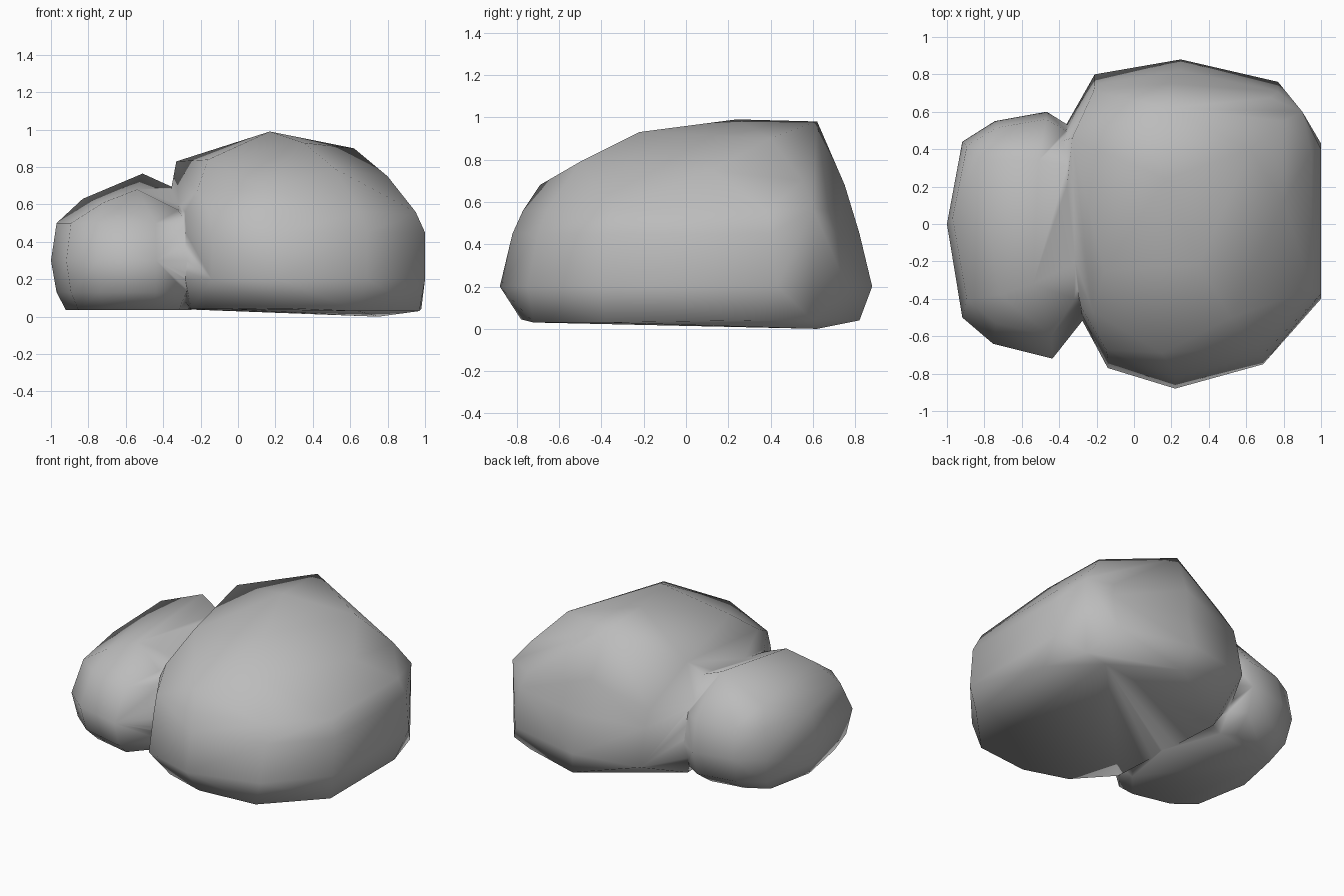
import bpy
import bmesh

cube = bpy.data.objects.get("Cube")
if cube:
    bpy.data.objects.remove(cube, do_unlink=True)

stone = bpy.data.materials.new("grey stone")
stone.use_nodes = True
stone.diffuse_color = (0.5, 0.5, 0.5, 1)
stone.node_tree.nodes["Principled BSDF"].inputs["Base Color"].default_value = (0.5, 0.5, 0.5, 1)


def boulder(name, plan, levels, corners):
    """Fit a plan outline to the extents of each level, add the corners, and wrap it in a hull."""
    xs, ys = zip(*plan)
    bm = bmesh.new()
    for corner in corners:
        bm.verts.new(corner)
    for z, x0, x1, y0, y1 in levels:
        for x, y in plan:
            u = (x - min(xs)) / (max(xs) - min(xs))
            v = (y - min(ys)) / (max(ys) - min(ys))
            bm.verts.new((x0 + u * (x1 - x0), y0 + v * (y1 - y0), z))
    hull = bmesh.ops.convex_hull(bm, input=bm.verts)
    loose = {g for g in hull["geom_interior"] + hull["geom_unused"]
             if isinstance(g, bmesh.types.BMVert)}
    bmesh.ops.delete(bm, geom=list(loose), context="VERTS")
    bmesh.ops.remove_doubles(bm, verts=bm.verts, dist=0.04)
    bmesh.ops.recalc_face_normals(bm, faces=bm.faces)
    mesh = bpy.data.meshes.new(name)
    bm.to_mesh(mesh)
    bm.free()
    mesh.materials.append(stone)
    obj = bpy.data.objects.new(name, mesh)
    bpy.context.collection.objects.link(obj)
    return obj


# Large boulder: girth levels, then the irregular crest and underside
large_plan = [(-0.21, 0.8), (0.25, 0.88), (0.77, 0.76), (1, 0.43), (1, -0.4), (0.69, -0.75),
              (0.22, -0.88), (-0.14, -0.77), (-0.28, -0.51), (-0.38, 0), (-0.38, 0.5)]
large_levels = [(0.2, -0.38, 1, -0.88, 0.88), (0.45, -0.38, 1, -0.82, 0.82),
                (0.56, -0.38, 0.95, -0.77, 0.78)]
crest = [(0.17, 0.24, 0.99), (0.17, 0.62, 0.98), (0.35, -0.22, 0.93), (0.62, 0.4, 0.9),
         (0.8, 0.12, 0.75), (0.52, -0.5, 0.79), (0.15, -0.69, 0.68), (-0.22, -0.47, 0.67),
         (-0.16, -0.25, 0.84), (-0.33, 0.46, 0.83), (0.2, 0.75, 0.68), (0.8, 0.55, 0.7),
         (0.9, 0.6, 0.57)]
underside = [(-0.04, -0.68, 0.04), (0.25, -0.78, 0.045), (0.64, -0.72, 0.03), (0.97, -0.38, 0.03),
             (0.98, 0.3, 0.04), (0.89, 0.6, 0.04), (0.75, 0.62, 0), (0.29, 0.82, 0.04),
             (-0.3, 0.41, 0.04), (-0.25, -0.45, 0.04)]
large_boulder = boulder("boulders", large_plan, large_levels, crest + underside)

# Small boulder leaning against the large one
small_plan = [(-1, 0), (-0.92, 0.44), (-0.75, 0.55), (-0.48, 0.6), (-0.37, 0.53), (-0.2, 0),
              (-0.28, -0.5), (-0.45, -0.72), (-0.76, -0.64), (-0.92, -0.5)]
small_levels = [(0.035, -0.92, -0.25, -0.56, 0.42), (0.13, -0.97, -0.2, -0.67, 0.55),
                (0.3, -1, -0.18, -0.72, 0.6), (0.5, -0.97, -0.2, -0.6, 0.56)]
small_crest = [(-0.51, 0.34, 0.765), (-0.54, -0.32, 0.68), (-0.83, 0.35, 0.63),
               (-0.72, -0.38, 0.61), (-0.3, 0.3, 0.67), (-0.32, -0.4, 0.57)]
small_boulder = boulder("small_boulder", small_plan, small_levels, small_crest)

# Fuse both into one smooth surface
union = large_boulder.modifiers.new("Fuse", "BOOLEAN")
union.operation = "UNION"
union.solver = "EXACT"
union.object = small_boulder
bpy.context.view_layer.objects.active = large_boulder
large_boulder.select_set(True)
bpy.ops.object.modifier_apply(modifier=union.name)
bpy.data.objects.remove(small_boulder, do_unlink=True)
bpy.ops.object.shade_smooth()
